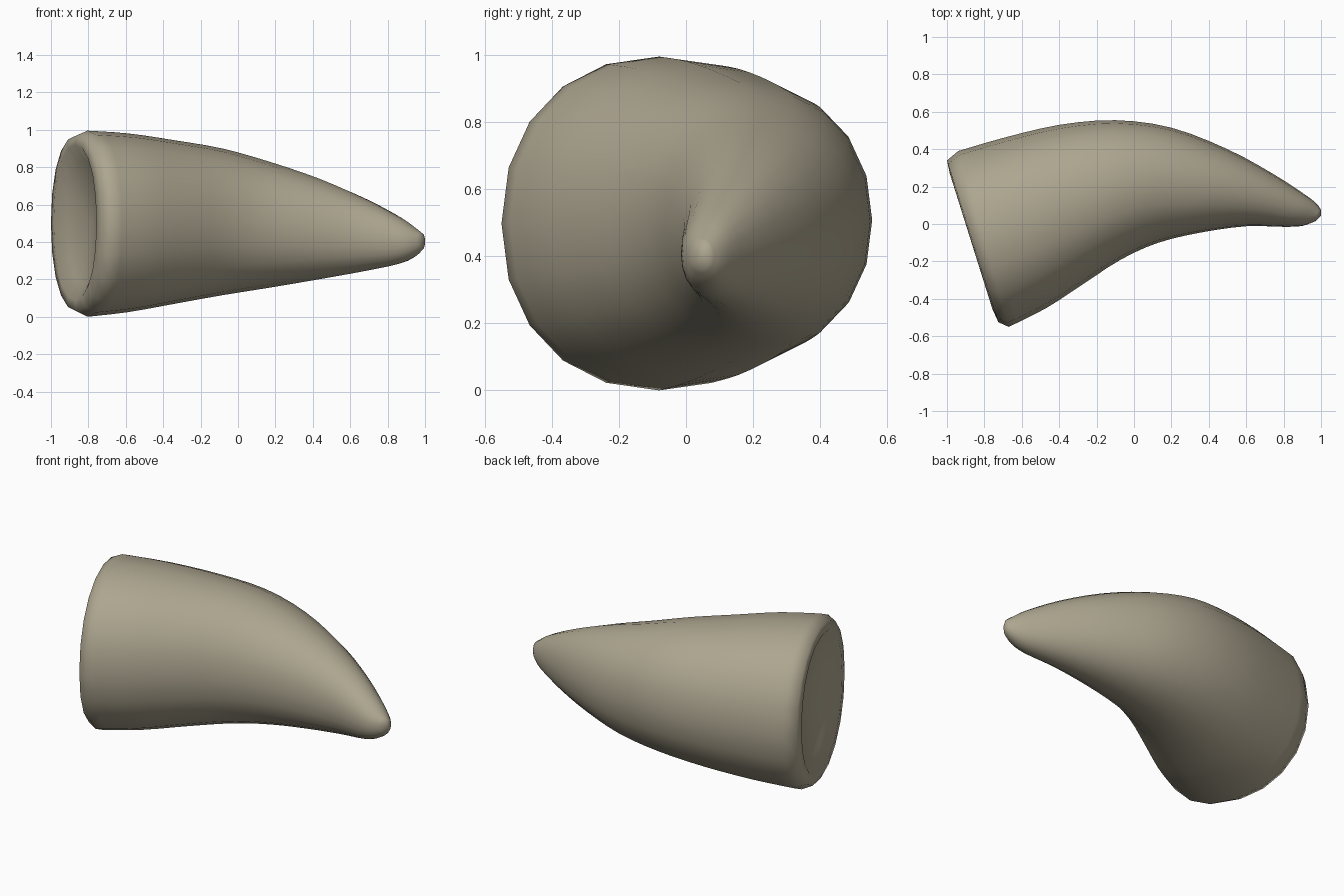
import bpy, bmesh
from math import cos, sin, tau, copysign
from mathutils import Vector

if "Cube" in bpy.data.objects:
    bpy.data.objects.remove(bpy.data.objects["Cube"])

SIDES = 20
STEPS = 3          # interpolated rings per section
FULLNESS = 0.93    # below 1 gives slightly squarer sections than an ellipse
# Cross-sections: outer edge x, y, inner edge x, y, lowest z, highest z
SECTIONS = [
    (-0.91, 0.20, -0.74, -0.34, 0.17, 0.84),     # hollowed base
    (-0.985, 0.27, -0.757, -0.455, 0.09, 0.92),  # rounded rim
    (-1.00, 0.34, -0.725, -0.525, 0.03, 0.97),
    (-0.94, 0.39, -0.67, -0.55, 0.00, 0.995),
    (-0.70, 0.46, -0.47, -0.45, 0.025, 0.98),    # curved body
    (-0.40, 0.53, -0.27, -0.32, 0.07, 0.943),
    (-0.10, 0.555, -0.07, -0.19, 0.115, 0.90),
    (0.20, 0.515, 0.13, -0.10, 0.155, 0.83),
    (0.50, 0.40, 0.36, -0.045, 0.20, 0.74),
    (0.74, 0.27, 0.60, -0.012, 0.243, 0.635),
    (0.91, 0.16, 0.80, -0.015, 0.282, 0.535),    # blunt tip
    (0.975, 0.11, 0.90, -0.01, 0.32, 0.478),
    (1.00, 0.075, 0.97, 0.015, 0.36, 0.445),
]


def spline(rows, steps):
    """Smooth (Catmull-Rom) list of rows through the given rows."""
    out = []
    for k in range(len(rows) - 1):
        quad = (rows[max(k - 1, 0)], rows[k], rows[k + 1], rows[min(k + 2, len(rows) - 1)])
        for s in range(steps):
            t = s / steps
            out.append([b + 0.5 * t * (c - a + t * (2*a - 5*b + 4*c - d + t * (3*(b - c) + d - a)))
                        for a, b, c, d in zip(*quad)])
    return out + [rows[-1]]


def full(v):
    return copysign(abs(v) ** FULLNESS, v) if abs(v) > 1e-6 else 0.0


def ring(bm, section):
    """Rounded loop spanning the outer and inner edges of the horn."""
    ox, oy, ix, iy, low, high = section
    outer, inner = Vector((ox, oy, 0)), Vector((ix, iy, 0))
    centre = (outer + inner) / 2 + Vector((0, 0, (low + high) / 2))
    across = (outer - inner) / 2
    up = Vector((0, 0, (high - low) / 2))
    return [bm.verts.new(centre + across * full(cos(tau * i / SIDES)) + up * full(sin(tau * i / SIDES)))
            for i in range(SIDES)]


# Horn: base rim, then the smoothly lofted body, closed at both ends
bm = bmesh.new()
rings = [ring(bm, s) for s in SECTIONS[:3] + spline(SECTIONS[3:], STEPS)]
for a, b in zip(rings, rings[1:]):
    for i in range(SIDES):
        j = (i + 1) % SIDES
        bm.faces.new((a[i], a[j], b[j], b[i]))
for loop, centre in ((rings[0], (-0.78, -0.06, 0.5)), (rings[-1], (1.0, 0.045, 0.40))):
    hub = bm.verts.new(centre)
    for i in range(SIDES):
        bm.faces.new((loop[i], loop[(i + 1) % SIDES], hub))
bmesh.ops.recalc_face_normals(bm, faces=bm.faces)
for f in bm.faces:
    f.smooth = True

mesh = bpy.data.meshes.new("horn")
bm.to_mesh(mesh)
bm.free()
horn = bpy.data.objects.new("horn", mesh)
bpy.context.collection.objects.link(horn)

# Bone colour
bone = bpy.data.materials.new("bone")
bone.diffuse_color = (0.42, 0.38, 0.28, 1)
bone.use_nodes = True
bone.node_tree.nodes["Principled BSDF"].inputs["Base Color"].default_value = bone.diffuse_color
mesh.materials.append(bone)
